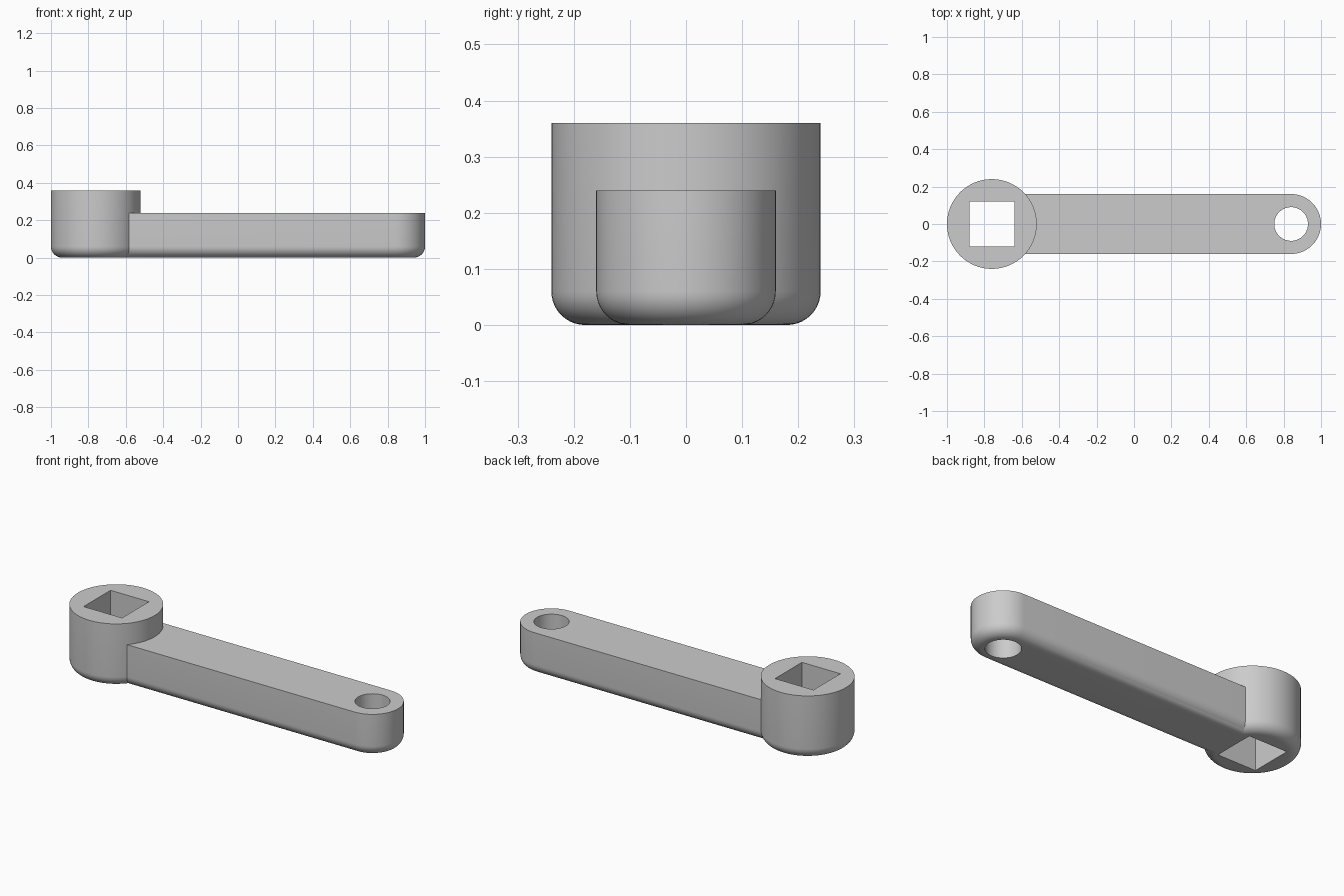
import bpy, bmesh, math

cube = bpy.data.objects.get("Cube")
if cube:
    bpy.data.objects.remove(cube, do_unlink=True)

BOSS_X, END_X = -0.76, 0.84
FILLET = 0.06
HALF = 32   # segments per half circle
STEPS = 10  # fillet segments

grey = bpy.data.materials.new("light grey")
grey.use_nodes = True
colour = (0.6, 0.6, 0.6, 1)
grey.diffuse_color = colour
grey.node_tree.nodes["Principled BSDF"].inputs["Base Color"].default_value = colour


def slot_outline(x0, x1, radius):
    """Rounded slot outline; a circle when x0 equals x1."""
    points = []
    for centre, start in ((x1, -math.pi / 2), (x0, math.pi / 2)):
        for i in range(HALF + 1):
            a = start + math.pi * i / HALF
            points.append((centre + radius * math.cos(a), radius * math.sin(a)))
    return points


def loft(name, layers):
    """Closed solid through outlines stacked in z."""
    bm = bmesh.new()
    rings = [[bm.verts.new((x, y, z)) for x, y in pts] for z, pts in layers]
    count = len(rings[0])
    for low, high in zip(rings, rings[1:]):
        for i in range(count):
            j = (i + 1) % count
            bm.faces.new((low[i], low[j], high[j], high[i]))
    bm.faces.new(rings[0][::-1])
    bm.faces.new(rings[-1])
    bmesh.ops.remove_doubles(bm, verts=bm.verts, dist=0.00001)
    bmesh.ops.recalc_face_normals(bm, faces=bm.faces)
    mesh = bpy.data.meshes.new(name)
    bm.to_mesh(mesh)
    bm.free()
    mesh.materials.append(grey)
    obj = bpy.data.objects.new(name, mesh)
    bpy.context.collection.objects.link(obj)
    return obj


def filleted_slot(name, x0, x1, radius, height):
    """Slot solid with a rounded bottom edge."""
    layers = []
    for i in range(STEPS + 1):
        a = math.pi / 2 * i / STEPS
        inset = FILLET * (1 - math.sin(a))
        layers.append((FILLET * (1 - math.cos(a)), slot_outline(x0, x1, radius - inset)))
    layers.append((height, slot_outline(x0, x1, radius)))
    return loft(name, layers)


def combine(target, other, operation):
    mod = target.modifiers.new(operation.lower(), 'BOOLEAN')
    mod.operation = operation
    mod.solver = 'EXACT'
    mod.object = other
    with bpy.context.temp_override(object=target, active_object=target):
        bpy.ops.object.modifier_apply(modifier=mod.name)
    bpy.data.objects.remove(other, do_unlink=True)


# Boss and arm
crank = filleted_slot("crank_arm", BOSS_X, BOSS_X, 0.24, 0.36)
combine(crank, filleted_slot("arm", BOSS_X, END_X, 0.16, 0.24), 'UNION')

# Square drive hole and round handle hole
s = 0.12
square = [(BOSS_X - s, -s), (BOSS_X + s, -s), (BOSS_X + s, s), (BOSS_X - s, s)]
for name, outline in (("square_cutter", square),
                      ("round_cutter", slot_outline(END_X, END_X, 0.09))):
    combine(crank, loft(name, [(-0.2, outline), (0.6, outline)]), 'DIFFERENCE')

# Smooth curved walls, keep rims sharp
bpy.ops.object.select_all(action='DESELECT')
crank.select_set(True)
bpy.context.view_layer.objects.active = crank
bpy.ops.object.shade_smooth_by_angle(angle=math.radians(30))
